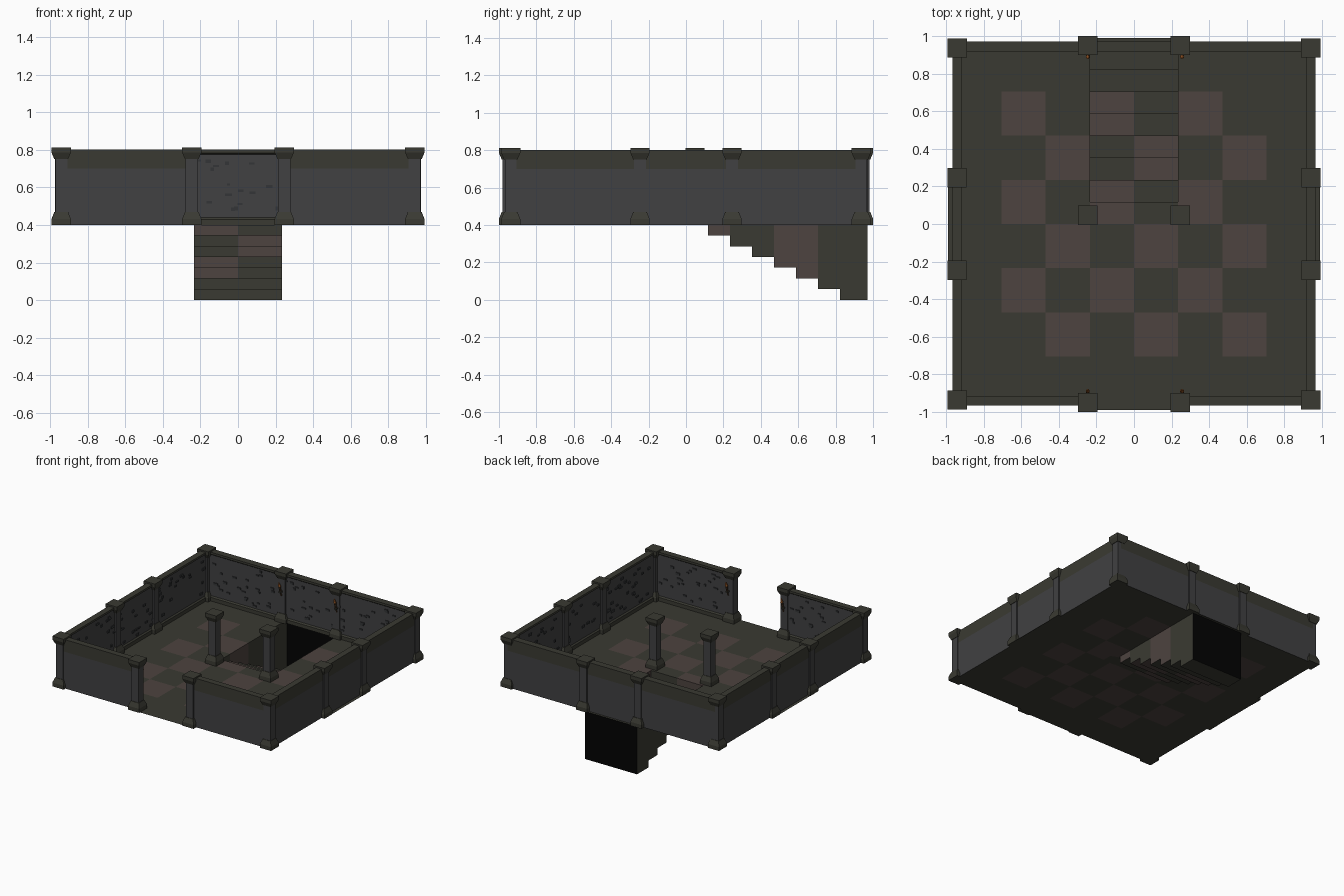
import bpy, bmesh, random
from math import pi
from mathutils import Matrix, Vector

if "Cube" in bpy.data.objects:
    bpy.data.objects.remove(bpy.data.objects["Cube"])

random.seed(4)


def mat(name, r, g, b):
    m = bpy.data.materials.new(name)
    m.diffuse_color = (r, g, b, 1)
    m.use_nodes = True
    m.node_tree.nodes["Principled BSDF"].inputs["Base Color"].default_value = m.diffuse_color
    return m


OLIVE = mat("olive_stone", .042, .042, .032)
BROWN = mat("brown_tile", .075, .056, .050)
GREY = mat("grey_wall", .052, .052, .054)
DARK = mat("dark_stone", .034, .036, .038)
BLACK = mat("darkness", .001, .001, .001)
WOOD = mat("torch_wood", .09, .045, .02)
FLAME = mat("torch_flame", .45, .14, .03)


def make(name, bm, mats, matrix=Matrix()):
    me = bpy.data.meshes.new(name)
    bm.to_mesh(me)
    bm.free()
    for m in mats:
        me.materials.append(m)
    ob = bpy.data.objects.new(name, me)
    ob.matrix_world = matrix
    bpy.context.collection.objects.link(ob)
    return ob


def face(bm, pts, mi=0):
    f = bm.faces.new([bm.verts.new(p) for p in pts])
    f.material_index = mi
    return f


def side(k):
    # 0 back, 1 left, 2 front, 3 right
    return Matrix.Rotation(k * pi / 2, 4, 'Z')


T, Z = .235, .4          # tile size, floor level
HX, EDGE, BACK = T, .965, .97
STEPS, TREAD, RISE = 7, T / 2, Z / 7


def tile(x, y):
    i, j = int((x + 3 * T) // T), int((y + 3 * T) // T)
    return int(0 <= i < 6 and 0 <= j < 6 and (i + j) % 2 == 1)


# Checkered floor with stair opening
bm = bmesh.new()
xs = [-EDGE] + [(i - 3) * T for i in range(7)] + [EDGE]
ys = [-EDGE] + [(i - 6) * TREAD for i in range(13)] + [BACK]
for x0, x1 in zip(xs, xs[1:]):
    for y0, y1 in zip(ys, ys[1:]):
        cx, cy = (x0 + x1) / 2, (y0 + y1) / 2
        if abs(cx) < HX and cy > TREAD:
            continue
        face(bm, [(x0, y0, Z), (x1, y0, Z), (x1, y1, Z), (x0, y1, Z)], tile(cx, cy))
bmesh.ops.remove_doubles(bm, verts=bm.verts, dist=1e-4)
make("floor", bm, [OLIVE, BROWN])

# Threshold ledges outside the middle of each side
for k in range(4):
    bm = bmesh.new()
    d = BACK if k == 0 else EDGE
    face(bm, [(-.245, d, Z), (.245, d, Z), (.245, .99, Z), (-.245, .99, Z)])
    make(f"ledge_{k}", bm, [OLIVE], side(k))

# Descending stairs: risers, treads, stepped sides and dark end
bm = bmesh.new()
for i in range(STEPS):
    y0 = TREAD * (i + 1)
    y1 = y0 + TREAD if i < STEPS - 1 else BACK
    zt, z = Z - RISE * i, Z - RISE * (i + 1)
    cy = (y0 + y1) / 2
    for x0, x1 in ((-HX, 0), (0, HX)):
        c = tile((x0 + x1) / 2, cy)
        face(bm, [(x0, y0, z), (x1, y0, z), (x1, y1, z), (x0, y1, z)], c)
        face(bm, [(x0, y0, zt), (x1, y0, zt), (x1, y0, z), (x0, y0, z)], c)
    for s in (-1, 1):
        x = s * HX
        face(bm, [(x, y0, z), (x, y1, z), (x, y1, Z), (x, y0, Z)][::-s], tile(x + s * .1, cy))
face(bm, [(-HX, BACK, 0), (HX, BACK, 0), (HX, BACK, Z), (-HX, BACK, Z)], 2)
bmesh.ops.remove_doubles(bm, verts=bm.verts, dist=1e-4)
make("stairs", bm, [OLIVE, BROWN, BLACK])


# Walls: one profile (outward distance, height, material of following side)
def wall(name, k, a, b):
    o = BACK if k == 0 else EDGE
    prof = [(o, .4, 1), (o, .7, 0), (o, .8, 0), (.915, .8, 0), (.915, .783, 0),
            (.925, .775, 2), (.925, .44, 0), (.915, .43, 0), (.915, .4, 0)]
    bm = bmesh.new()
    rings = [[bm.verts.new((t, d, z)) for d, z, _ in prof] for t in (a, b)]
    n = len(prof)
    for i in range(n):
        j = (i + 1) % n
        f = bm.faces.new([rings[0][i], rings[0][j], rings[1][j], rings[1][i]])
        f.material_index = prof[i][2]
    bm.faces.new(rings[0])
    bm.faces.new(rings[1][::-1])
    bmesh.ops.recalc_face_normals(bm, faces=bm.faces)
    make(name, bm, [OLIVE, GREY, GREY], side(k))
    # Small rough stones on the inner face
    bm = bmesh.new()
    for _ in range(int((b - a) * 38)):
        t, z = random.uniform(a + .06, b - .06), random.uniform(.46, .755)
        w, h = random.uniform(.008, .018), random.uniform(.005, .010)
        m = Matrix.Translation((t, .923, z)) @ Matrix.Diagonal((2 * w, .010, 2 * h, 1))
        bmesh.ops.create_cube(bm, size=1, matrix=m)
    make(name + "_stones", bm, [DARK], side(k))


wall("back_wall", 0, -.94, .94)
wall("left_wall", 1, -.94, .94)
wall("front_wall_right", 2, -.94, -.25)
wall("front_wall_left", 2, .25, .94)
wall("right_wall", 3, -.94, .94)


# Square pillars lofted from base to cap
def pillar(name, x, y):
    secs = [(.051, .4), (.051, .432), (.036, .47), (.032, .47), (.032, .75),
            (.036, .75), (.051, .785), (.051, .812)]
    bm = bmesh.new()
    rings = [[bm.verts.new((sx * h, sy * h, z)) for sx, sy in
              ((-1, -1), (1, -1), (1, 1), (-1, 1))] for h, z in secs]
    for n, (r, q) in enumerate(zip(rings, rings[1:])):
        for i in range(4):
            j = (i + 1) % 4
            f = bm.faces.new([r[i], r[j], q[j], q[i]])
            f.material_index = 1 if n == 3 else 0
    bm.faces.new(rings[0][::-1])
    bm.faces.new(rings[-1])
    make(name, bm, [OLIVE, GREY], Matrix.Translation((x, y, 0)))


for s in (-1, 1):
    for q in (-1, 1):
        pillar("corner_pillar", s * .94, q * .937)
        pillar("end_pillar", s * .246, q * .949)
        pillar("side_pillar", s * .941, q * .246)
    pillar("inner_pillar", s * .246, .047)


# Torches leaning off the front and back pillars
def torch(x, s):
    parts = [("torch_handle", WOOD, .005, .010, .09, 0), ("torch_flame", FLAME, .012, .003, .035, .062)]
    tilt = Matrix.Translation((x, s * .900, .66)) @ Matrix.Rotation(s * .25, 4, 'X')
    for name, m, r1, r2, h, up in parts:
        bm = bmesh.new()
        bmesh.ops.create_cone(bm, cap_ends=True, segments=6, radius1=r1, radius2=r2, depth=h)
        make(name, bm, [m], tilt @ Matrix.Translation((0, 0, up)))
    bm = bmesh.new()
    bmesh.ops.create_cube(bm, size=1, matrix=Matrix.Diagonal((.018, .03, .012, 1)))
    make("torch_bracket", bm, [OLIVE], Matrix.Translation((x, s * .905, .65)))


for s in (-1, 1):
    for x in (-.246, .256):
        torch(x, s)
